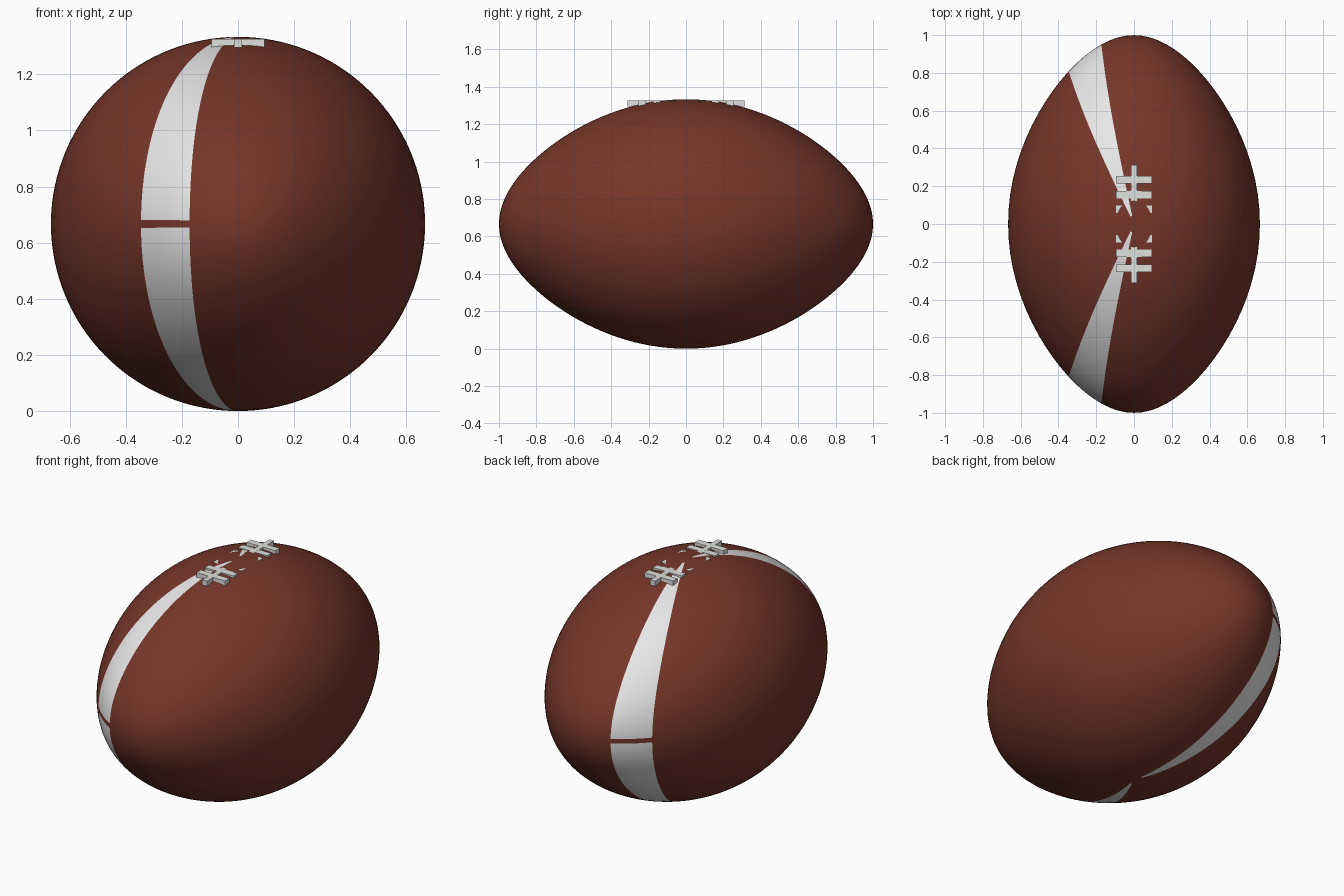
import bpy, bmesh, math

if "Cube" in bpy.data.objects:
    bpy.data.objects.remove(bpy.data.objects["Cube"], do_unlink=True)

RADIUS = 2 / 3      # half height and half width of the ball
TAPER = 0.18        # slimming toward the two tips
RINGS = 67          # odd, so one row of faces straddles the equator


def make_material(name, rgb):
    mat = bpy.data.materials.new(name)
    mat.use_nodes = True
    color = (*rgb, 1)
    mat.diffuse_color = color
    mat.node_tree.nodes["Principled BSDF"].inputs["Base Color"].default_value = color
    return mat


leather = make_material("brown_leather", (0.18, 0.037, 0.023))
stripe = make_material("white_stripe", (0.8, 0.8, 0.8))
lace = make_material("lace_white", (0.74, 0.76, 0.74))


def make_object(name, bm, materials):
    mesh = bpy.data.meshes.new(name)
    bm.to_mesh(mesh)
    bm.free()
    for mat in materials:
        mesh.materials.append(mat)
    obj = bpy.data.objects.new(name, mesh)
    bpy.context.collection.objects.link(obj)
    return obj


# Ball: sphere with poles up, stripes marked by longitude, then tapered along y
bm = bmesh.new()
bmesh.ops.create_uvsphere(bm, u_segments=80, v_segments=RINGS, radius=1)
row = math.pi / RINGS
for face in bm.faces:
    face.smooth = True
    c = face.calc_center_median()
    angle = math.degrees(math.atan2(-c.x, abs(c.y)))
    latitude = abs(math.atan2(c.z, math.hypot(c.x, c.y)))
    in_band = 18 < angle < 36
    if in_band and row / 2 < latitude < math.pi / 2 - row:
        face.material_index = 1
for v in bm.verts:
    slim = RADIUS * (1 - TAPER * v.co.y ** 2)
    v.co.x *= slim
    v.co.z = v.co.z * slim + RADIUS
make_object("ball", bm, [leather, stripe])


# Laces: one long strip and seven cross strips, partly sunk in the leather
def make_strip(name, width, length, y, bottom, top):
    bm = bmesh.new()
    bmesh.ops.create_cube(bm, size=1)
    for v in bm.verts:
        v.co.x *= width
        v.co.y = v.co.y * length + y
        v.co.z = top if v.co.z > 0 else bottom
    make_object(name, bm, [lace])


make_strip("long_lace", 0.03, 0.625, 0, 1.295, 1.3262)
for i in range(-3, 4):
    make_strip(f"cross_lace_{i + 4}", 0.188, 0.04, i * 0.078, 1.298, 1.326)
